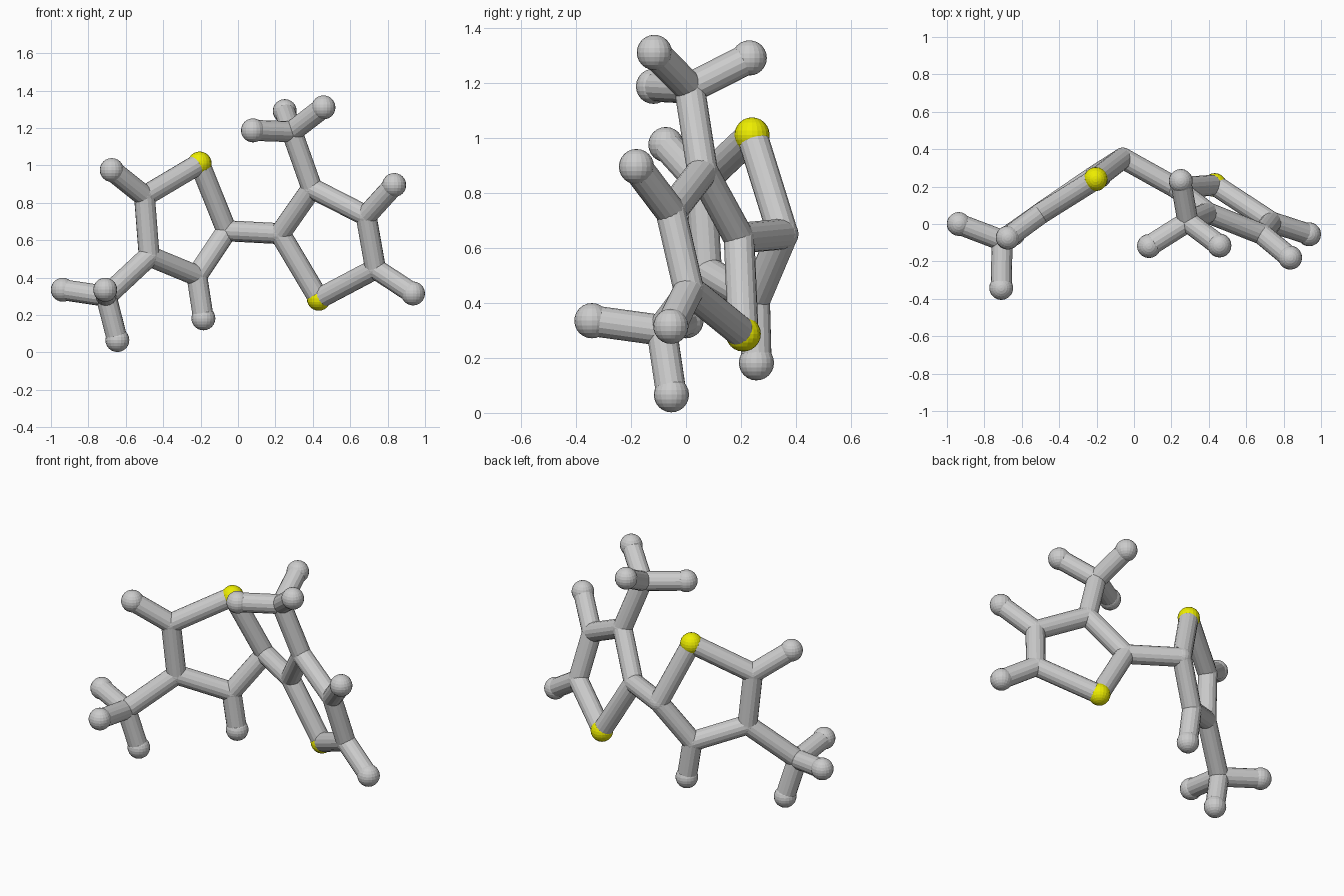
import bpy
from mathutils import Vector

if "Cube" in bpy.data.objects:
    bpy.data.objects.remove(bpy.data.objects["Cube"])

BOND_R, JOINT_R, BALL_R = 0.056, 0.057, 0.064

yellow = bpy.data.materials.new("yellow")
yellow.diffuse_color = (0.85, 0.85, 0.0, 1)
yellow.use_nodes = True
yellow.node_tree.nodes["Principled BSDF"].inputs["Base Color"].default_value = yellow.diffuse_color

# joint positions: two five-sided rings, each with a three-pronged branch
left = {
    "ball_s": (-.205, .24, 1.01), "link": (-.06, .352, .65),
    "low": (-.22, .25, .41), "branch": (-.475, .075, .515),
    "high": (-.50, .055, .835), "low_tip": (-.185, .256, .182),
    "high_tip": (-.675, -.073, .975), "hub": (-.705, -.088, .30),
    "prong_a": (-.937, 0, .335), "prong_b": (-.71, -.342, .335),
    "prong_c": (-.645, -.053, .066),
}
right = {
    "ball_s": (.432, .208, .287), "link": (.225, .193, .635),
    "branch": (.395, .06, .878), "low": (.685, -.055, .73),
    "high": (.735, .01, .447), "low_tip": (.835, -.18, .895),
    "high_tip": (.936, -.055, .315), "hub": (.288, .013, 1.18),
    "prong_a": (.08, -.118, 1.187), "prong_b": (.25, .23, 1.29),
    "prong_c": (.457, -.115, 1.31),
}
common = [("ball_s", "link"), ("ball_s", "high"), ("low", "low_tip"),
          ("high", "high_tip"), ("branch", "hub"), ("hub", "prong_a"),
          ("hub", "prong_b"), ("hub", "prong_c"), ("low", "branch")]
left_bonds = common + [("link", "low"), ("branch", "high")]
right_bonds = common + [("link", "branch"), ("low", "high")]


def ball(name, p, r):
    bpy.ops.mesh.primitive_uv_sphere_add(segments=20, ring_count=12, radius=r, location=p)
    ob = bpy.context.object
    ob.name = name
    return ob


def rod(name, a, b):
    a, b = Vector(a), Vector(b)
    d = b - a
    bpy.ops.mesh.primitive_cylinder_add(vertices=16, radius=BOND_R, depth=d.length,
                                        location=(a + b) / 2)
    ob = bpy.context.object
    ob.rotation_euler = d.to_track_quat('Z', 'Y').to_euler()
    ob.name = name


for side, pts, bonds in (("left", left, left_bonds), ("right", right, right_bonds)):
    # end balls, yellow ring balls and flush joints
    for key, p in pts.items():
        big = key == "ball_s" or "tip" in key or "prong" in key
        ob = ball(f"{side}_{key}", p, BALL_R if big else JOINT_R)
        if key == "ball_s":
            ob.name = f"{side}_yellow_ball"
            ob.data.materials.append(yellow)
    # rods between the joints
    for a, b in bonds:
        rod(f"{side}_rod_{a}_{b}", pts[a], pts[b])

# rod joining the two rings
rod("centre_rod", left["link"], right["link"])
